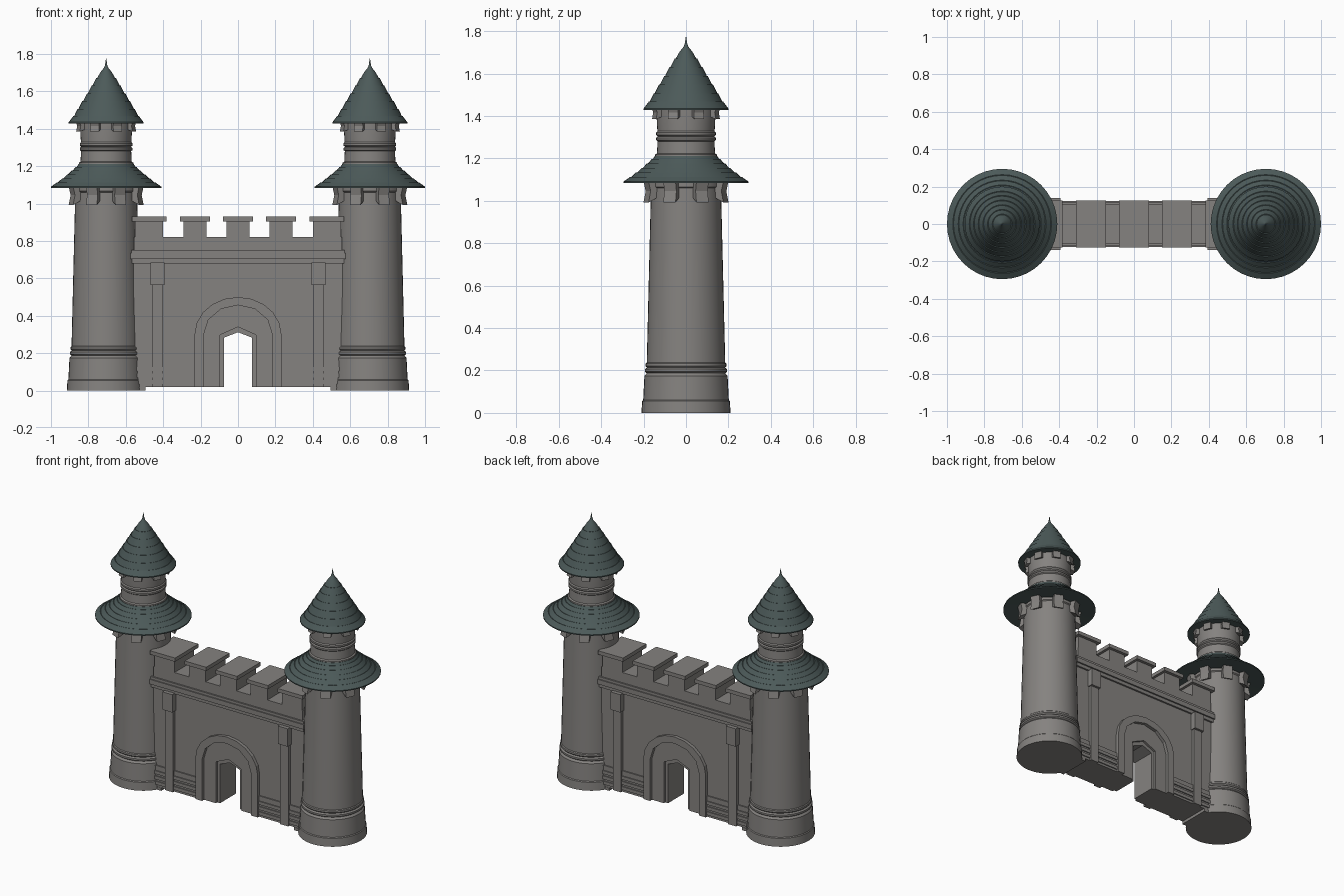
import bpy, bmesh, math
from mathutils import Matrix

if "Cube" in bpy.data.objects:
    bpy.data.objects.remove(bpy.data.objects["Cube"])


def material(name, rgb):
    m = bpy.data.materials.new(name)
    m.diffuse_color = (*rgb, 1)
    m.use_nodes = True
    m.node_tree.nodes["Principled BSDF"].inputs["Base Color"].default_value = m.diffuse_color
    return m


STONE = material("grey stone", (0.235, 0.225, 0.215))
ROOF = material("slate green roof", (0.072, 0.102, 0.100))
TOWER_X = 0.705


def finish(bm, name, mat, smooth=False):
    bmesh.ops.recalc_face_normals(bm, faces=bm.faces[:])
    mesh = bpy.data.meshes.new(name)
    bm.to_mesh(mesh)
    bm.free()
    mesh.materials.append(mat)
    ob = bpy.data.objects.new(name, mesh)
    bpy.context.collection.objects.link(ob)
    if smooth:
        bpy.ops.object.select_all(action='DESELECT')
        ob.select_set(True)
        bpy.context.view_layer.objects.active = ob
        bpy.ops.object.shade_smooth_by_angle(angle=math.radians(25))
    return ob


def lathe(name, profile, x, mat, steps=40):
    """Spin an (r, z) profile about the vertical line at x."""
    bm = bmesh.new()
    vs = [bm.verts.new((r, 0, z)) for r, z in profile]
    es = [bm.edges.new(p) for p in zip(vs, vs[1:])]
    bmesh.ops.spin(bm, geom=vs + es, cent=(0, 0, 0), axis=(0, 0, 1),
                   angle=2 * math.pi, steps=steps, use_duplicate=False)
    bmesh.ops.remove_doubles(bm, verts=bm.verts[:], dist=0.0002)
    bmesh.ops.translate(bm, verts=bm.verts[:], vec=(x, 0, 0))
    return finish(bm, name, mat, True)


def add_prism(bm, outline, y0, y1):
    """Extrude an (x, z) outline from y0 to y1."""
    front = [bm.verts.new((x, y0, z)) for x, z in outline]
    f = bm.faces.new(front)
    ext = bmesh.ops.extrude_face_region(bm, geom=[f])
    new = [v for v in ext['geom'] if isinstance(v, bmesh.types.BMVert)]
    bmesh.ops.translate(bm, verts=new, vec=(0, y1 - y0, 0))
    return front + new


def prism(name, outline, half_depth):
    bm = bmesh.new()
    add_prism(bm, outline, -half_depth, half_depth)
    return finish(bm, name, STONE)


def block(name, x0, x1, z0, z1, half_depth):
    return prism(name, [(x0, z0), (x1, z0), (x1, z1), (x0, z1)], half_depth)


def brackets(name, outline, width, x):
    """Eight brackets around a tower, from an (r, z) outline."""
    bm = bmesh.new()
    for i in range(8):
        vs = add_prism(bm, outline, -width / 2, width / 2)
        bmesh.ops.rotate(bm, verts=vs, cent=(0, 0, 0),
                         matrix=Matrix.Rotation(math.radians(22.5 + 45 * i), 3, 'Z'))
    bmesh.ops.translate(bm, verts=bm.verts[:], vec=(x, 0, 0))
    return finish(bm, name, STONE)


def tiled(curve, lip=0.004):
    """Turn a roof curve into overlapping tile courses."""
    out = [curve[0]]
    for r, z in curve[1:-1]:
        out += [(r, z), (r - lip, z - 0.001)]
    return out + [curve[-1]]


# Profiles of the turned parts
TOWER = [(0, 0), (0.21, 0), (0.207, 0.055), (0.202, 0.06), (0.196, 0.175),
         (0.185, 0.187), (0.194, 0.194), (0.194, 0.206), (0.184, 0.213),
         (0.191, 0.221), (0.19, 0.232), (0.185, 0.237), (0.165, 1.06),
         (0.171, 1.066), (0.171, 1.085), (0.13, 1.10), (0.13, 1.195),
         (0.146, 1.2), (0.145, 1.218), (0.137, 1.224), (0.134, 1.28),
         (0.141, 1.286), (0.141, 1.297), (0.133, 1.303), (0.141, 1.31),
         (0.141, 1.321), (0.135, 1.328), (0.139, 1.40), (0.139, 1.45), (0, 1.45)]
LOWER_ROOF = [(0.295, 1.09), (0.264, 1.112), (0.235, 1.134), (0.209, 1.155),
              (0.184, 1.176), (0.162, 1.196), (0.148, 1.21)]
UPPER_ROOF = [(0.20, 1.435), (0.176, 1.467), (0.153, 1.505), (0.128, 1.547),
              (0.103, 1.588), (0.078, 1.63), (0.053, 1.67), (0.03, 1.703)]

for side, s in (("left", -1), ("right", 1)):
    x = s * TOWER_X
    # Tower with its two roofs and brackets
    lathe(side + "_tower", TOWER, x, STONE)
    lathe(side + "_lower_roof", [(0.13, 1.10), (0.295, 1.083)] + tiled(LOWER_ROOF)
          + [(0.12, 1.21)], x, ROOF)
    lathe(side + "_upper_roof", [(0, 1.445), (0.20, 1.428)] + tiled(UPPER_ROOF)
          + [(0.012, 1.725), (0.006, 1.74), (0, 1.78)], x, ROOF)
    brackets(side + "_lower_brackets", [(0.15, 1.088), (0.203, 1.088), (0.193, 1.045),
             (0.204, 0.992), (0.15, 1.02)], 0.062, x)
    brackets(side + "_upper_brackets", [(0.12, 1.44), (0.165, 1.44), (0.157, 1.415),
             (0.163, 1.385), (0.12, 1.40)], 0.05, x)

    # Pilaster with capital, and the banded base of the wall
    def mirrored(name, a, b, z0, z1, d):
        block(side + "_" + name, min(s * a, s * b), max(s * a, s * b), z0, z1, d)
    mirrored("pilaster", 0.40, 0.46, 0.02, 0.57, 0.122)
    mirrored("capital", 0.393, 0.467, 0.565, 0.685, 0.138)
    mirrored("base_panel", 0.23, 0.56, 0.02, 0.16, 0.108)
    for i, z in enumerate((0.035, 0.07, 0.105)):
        mirrored("base_band_%d" % i, 0.235, 0.545, z, z + 0.022, 0.115)
    mirrored("plinth", 0.495, 0.62, 0, 0.02, 0.11)

# Gate wall with a pointed doorway, and a narrower door lining inside it
wall_half, door = 0.56, [(0.095, 0.02), (0.095, 0.298), (0, 0.34)]
lining = [(0.074, 0.02), (0.074, 0.283), (0, 0.312)]


def gate(half, top, hole):
    path = hole + [(-x, z) for x, z in hole[-2::-1]]
    return [(-half, 0.02), (-half, top), (half, top), (half, 0.02)] + path


prism("gate_wall", gate(wall_half, 0.69, door), 0.10)
prism("door_lining", gate(0.13, 0.38, lining), 0.085)


# Raised arch surround
def arch(half, spring, top, n):
    pts = [(half, 0.02)]
    for i in range(n + 1):
        a = math.pi * i / n
        pts.append((half * math.cos(a), spring + (top - spring) * math.sin(a)))
    return pts + [(-half, 0.02)]


prism("arch_surround", arch(0.232, 0.30, 0.50, 10) + arch(0.183, 0.30, 0.457, 6)[::-1], 0.122)

# Moulding and parapet
block("lower_moulding", -0.568, 0.568, 0.68, 0.703, 0.112)
block("middle_moulding", -0.575, 0.575, 0.703, 0.735, 0.122)
block("upper_moulding", -0.57, 0.57, 0.735, 0.752, 0.115)
block("parapet", -0.555, 0.555, 0.75, 0.82, 0.105)

# Battlements: three middle merlons and two wider end ones, each with a cap
merlons = [(-0.55, -0.40), (-0.292, -0.168), (-0.062, 0.062), (0.168, 0.292), (0.40, 0.55)]
for i, (a, b) in enumerate(merlons):
    block("merlon_%d" % i, a, b, 0.81, 0.91, 0.105)
    block("merlon_cap_%d" % i, a - 0.018, b + 0.018, 0.905, 0.93, 0.125)
